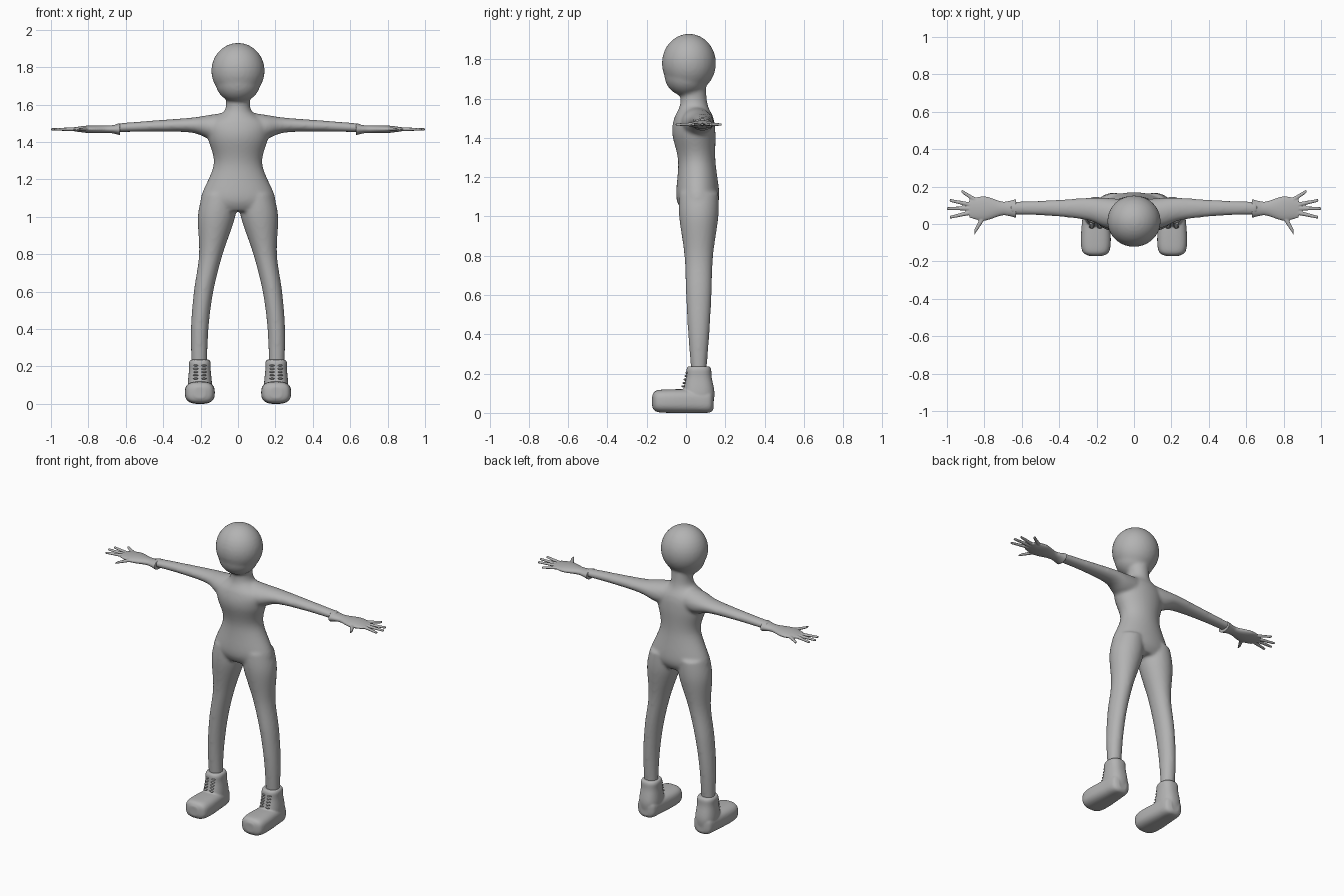
import bpy, bmesh, math
from mathutils import Matrix, Vector

cube = bpy.data.objects.get("Cube")
if cube:
    bpy.data.objects.remove(cube, do_unlink=True)

clay = bpy.data.materials.new("clay grey")
clay.use_nodes = True
grey = (.45, .45, .45, 1)
clay.diffuse_color = grey
clay.node_tree.nodes["Principled BSDF"].inputs["Base Color"].default_value = grey


def smooth_rows(rows, steps=6):
    """Catmull-Rom interpolation between cross-sections."""
    points = [rows[0], *rows, rows[-1]]
    result = []
    for before, start, end, after in zip(points, points[1:], points[2:], points[3:]):
        for step in range(steps):
            t = step / steps
            result.append([
                b + t / 2 * (c - a + t * (2 * a - 5 * b + 4 * c - d + t * (3 * (b - c) + d - a)))
                for a, b, c, d in zip(before, start, end, after)])
    return result + [rows[-1]]


def loft(bm, axis, rows, power=2, side=1, segments=40):
    """Closed loft; each row is position, centre and radius on the other axes."""
    first, second = [i for i in range(3) if i != axis]
    rings = []
    for position, centre_a, centre_b, radius_a, radius_b in smooth_rows(rows):
        ring = []
        for k in range(segments):
            angle = math.tau * k / segments
            u, v = [math.copysign(abs(w) ** (2 / power), w)
                    for w in (math.cos(angle), math.sin(angle))]
            point = Vector()
            point[axis] = position
            point[first] = centre_a + u * radius_a
            point[second] = centre_b + v * radius_b
            point.x *= side
            ring.append(bm.verts.new(point))
        rings.append(ring)
    for lower, upper in zip(rings, rings[1:]):
        for k in range(segments):
            bm.faces.new((lower[k - 1], lower[k], upper[k], upper[k - 1]))
    bm.faces.new(rings[0])
    bm.faces.new(rings[-1])


def ball(bm, centre, radii, segments=32):
    matrix = Matrix.Translation(centre) @ Matrix.Diagonal((*radii, 1))
    bmesh.ops.create_uvsphere(bm, u_segments=segments, v_segments=segments // 2,
                              radius=1, matrix=matrix)


def finish(bm, name, voxel=0, smoothing=0, mirror=False):
    """Make the object; with a voxel size, fuse its pieces into one smooth skin."""
    bmesh.ops.recalc_face_normals(bm, faces=bm.faces[:])
    mesh = bpy.data.meshes.new(name)
    bm.to_mesh(mesh)
    bm.free()
    mesh.materials.append(clay)
    mesh.shade_smooth()
    obj = bpy.data.objects.new(name, mesh)
    bpy.context.collection.objects.link(obj)
    if voxel:
        fuse = obj.modifiers.new("fuse", 'REMESH')
        fuse.mode = 'VOXEL'
        fuse.voxel_size = voxel
        fuse.use_smooth_shade = True
        relax = obj.modifiers.new("relax", 'SMOOTH')
        relax.factor = .5
        relax.iterations = smoothing
    if mirror:
        obj.modifiers.new("mirror", 'MIRROR').use_mirror_merge = False


# Body: head and jaw, then the trunk from hips to neck
body = bmesh.new()
ball(body, (0, .015, 1.78), (.143, .138, .15))
ball(body, (0, .005, 1.72), (.12, .115, .11))
trunk = [(1.03, .17, -.02, .14), (1.1, .2, -.05, .17), (1.28, .13, -.04, .15),
         (1.42, .16, -.07, .15), (1.5, .16, -.06, .14), (1.57, .07, -.03, .11),
         (1.68, .07, -.03, .1)]
loft(body, 2, [(height, 0, (front + back) / 2, width, (back - front) / 2)
               for height, width, front, back in trunk])

# Legs by height, offset, width and depth; arms by full cross-section
leg_depth_centre = .065
legs = [(1.12, .1, .09, .1), (1, .115, .1, .1), (.8, .145, .063, .073),
        (.6, .184, .052, .065), (.4, .205, .047, .054), (.2, .207, .042, .038)]
arms = [(.05, .05, 1.48, .08, .08), (.15, .06, 1.48, .08, .065), (.25, .08, 1.49, .06, .04),
        (.45, .085, 1.485, .042, .03), (.66, .085, 1.475, .035, .023)]
for side in (1, -1):
    loft(body, 2, [(height, offset, leg_depth_centre, width, depth)
                   for height, offset, width, depth in legs], side=side)
    loft(body, 0, arms, side=side)
finish(body, "body", voxel=.009, smoothing=10)

# Gloves: flared cuff and palm, then digits fanned out from the palm
glove = bmesh.new()
palm_y, palm_z = .083, 1.468
palm = [(.63, .05, .032), (.67, .04, .022), (.71, .038, .02), (.8, .065, .02), (.88, .05, .01)]
loft(glove, 0, [(reach, palm_y, palm_z, width, thickness) for reach, width, thickness in palm])
fan_x = .78
for degrees, length in ((-60, .145), (-13, .21), (0, .22), (12, .21), (33, .17)):
    angle = math.radians(degrees)
    digit = []
    for step in range(6):
        t = step / 5
        radius = .016 * (1 - t / 2)
        digit.append((fan_x + length * t * math.cos(angle), palm_y + length * t * math.sin(angle),
                      palm_z, radius / math.cos(angle), radius * .8))
    loft(glove, 0, digit, segments=20)
finish(glove, "gloves", voxel=.004, smoothing=3, mirror=True)

# Boots: ankle shaft fused with a rounded foot
boot = bmesh.new()
boot_x, shaft_y, foot_z = .204, .065, .06
shaft = [(.02, .06, .07), (.1, .065, .08), (.18, .058, .066), (.22, .058, .063), (.236, .05, .055)]
foot = [(-.172, .03, .03), (-.15, .07, .054), (-.08, .08, .06),
        (.05, .07, .06), (.12, .06, .058), (.14, .03, .04)]
loft(boot, 2, [(height, boot_x, shaft_y, width, depth) for height, width, depth in shaft], power=2.4)
loft(boot, 1, [(depth, boot_x, foot_z, width, height) for depth, width, height in foot], power=2.8)
finish(boot, "boots", voxel=.005, smoothing=5, mirror=True)

# Laces: two columns of short bars up the front of each boot
laces = bmesh.new()
rows = 5
for row in range(rows):
    rise = row / (rows - 1)
    for offset in (-.022, .022):
        ball(laces, (boot_x + offset, .004 - .02 * (1 - rise), .135 + .07 * rise),
             (.014, .008, .005), segments=12)
finish(laces, "laces", mirror=True)
